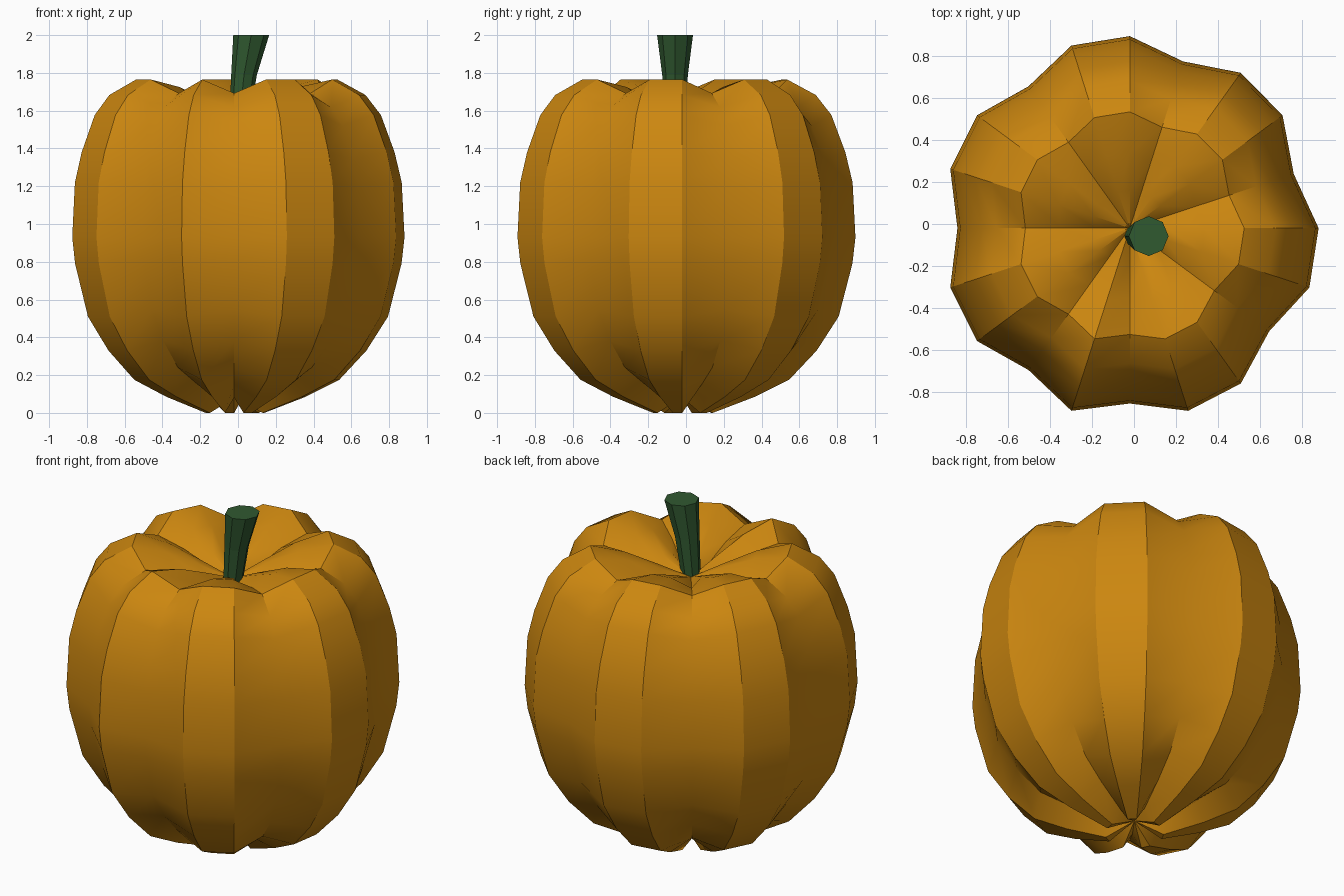
import bpy, bmesh, math

if "Cube" in bpy.data.objects:
    bpy.data.objects.remove(bpy.data.objects["Cube"])

CX, CY, CZ = -0.02, -0.02, 0.93      # centre of the fruit
SEG = 20
GROOVES = {1, 4, 7, 10, 13, 15, 18}  # pinched meridians between the ribs


def material(name, color):
    m = bpy.data.materials.new(name)
    m.diffuse_color = color
    m.use_nodes = True
    m.node_tree.nodes["Principled BSDF"].inputs["Base Color"].default_value = m.diffuse_color
    return m


def finish(name, bm, mat):
    bmesh.ops.recalc_face_normals(bm, faces=bm.faces)
    me = bpy.data.meshes.new(name)
    bm.to_mesh(me)
    bm.free()
    me.materials.append(mat)
    ob = bpy.data.objects.new(name, me)
    bpy.context.collection.objects.link(ob)
    return ob


def bridge(bm, rings):
    for a, b in zip(rings, rings[1:]):
        n = len(a)
        for i in range(n):
            j = (i + 1) % n
            bm.faces.new((a[i], a[j], b[j], b[i]))


# Ribbed body: rib profile (radius, height) spun round, grooves pulled inward
PROFILE = [(0.16, 0.0), (0.38, 0.085), (0.56, 0.175), (0.705, 0.33),
           (0.82, 0.51), (0.892, 0.79), (0.908, 0.93), (0.893, 1.22),
           (0.855, 1.38), (0.782, 1.577), (0.70, 1.683), (0.55, 1.765),
           (0.36, 1.725), (0.18, 1.65)]
bm = bmesh.new()
rings = []
for r, z in PROFILE:
    ring = []
    for i in range(SEG):
        a = 2 * math.pi * i / SEG
        k = 0.913 if i in GROOVES else 1.0
        ring.append(bm.verts.new((CX + 0.993 * r * k * math.cos(a),
                                  CY + 1.01 * r * k * math.sin(a),
                                  CZ + (z - CZ) * k)))
    rings.append(ring)
bridge(bm, rings)
for ring, z in ((rings[0], 0.08), (rings[-1], 1.57)):
    pole = bm.verts.new((CX, CY, z))
    for i in range(SEG):
        bm.faces.new((ring[i], ring[(i + 1) % SEG], pole))
body = finish("body", bm, material("orange_skin", (0.6, 0.24, 0.005, 1)))
bpy.context.view_layer.objects.active = body
body.select_set(True)
bpy.ops.object.shade_smooth_by_angle(angle=math.radians(30))

# Leaning eight-sided stem: centre x, height, radius
bm = bmesh.new()
rings = []
for x, z, r in ((0.005, 1.54, 0.052), (0.032, 1.79, 0.068), (0.07, 2.0, 0.095)):
    rings.append([bm.verts.new((x + r * math.cos(i * math.pi / 4),
                                -0.058 + r * math.sin(i * math.pi / 4), z))
                  for i in range(8)])
bridge(bm, rings)
bm.faces.new(rings[0])
bm.faces.new(rings[-1])
finish("stem", bm, material("green_stem", (0.03, 0.1, 0.03, 1)))
